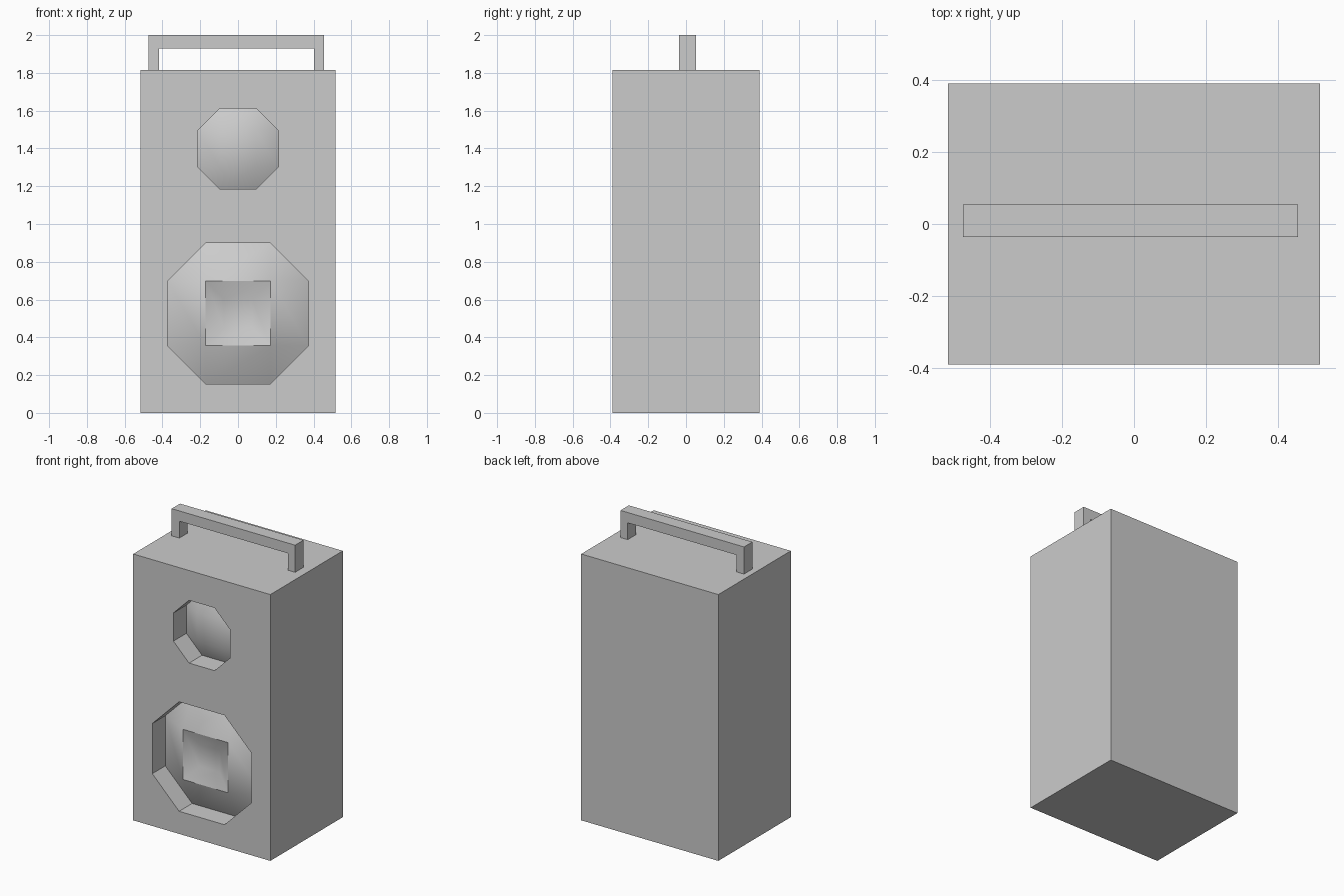
import bpy, bmesh, math

if "Cube" in bpy.data.objects:
    bpy.data.objects.remove(bpy.data.objects["Cube"])

FRONT, BACK = -0.39, 0.39


def finish(name, bm):
    bmesh.ops.recalc_face_normals(bm, faces=bm.faces)
    mesh = bpy.data.meshes.new(name)
    bm.to_mesh(mesh)
    bm.free()
    obj = bpy.data.objects.new(name, mesh)
    bpy.context.collection.objects.link(obj)
    return obj


def prism(name, profile, y0, y1):
    """Extrude an XZ outline along y."""
    bm = bmesh.new()
    face = bm.faces.new([bm.verts.new((x, y0, z)) for x, z in profile])
    ext = bmesh.ops.extrude_face_region(bm, geom=[face])["geom"]
    bmesh.ops.translate(bm, vec=(0, y1 - y0, 0),
                        verts=[v for v in ext if isinstance(v, bmesh.types.BMVert)])
    return finish(name, bm)


def speaker_cutter(name, zc, r, e, square_depth, pit=None):
    """Octagonal recess whose floor bulges out to a square, with an optional pit."""
    bm = bmesh.new()

    def ring(points, depth):
        return [bm.verts.new((x, FRONT + depth, zc + z)) for x, z in points]

    def square(s):
        return [(s, s), (-s, s), (-s, -s), (s, -s)]

    def walls(a, b):
        for i in range(len(a)):
            j = (i + 1) % len(a)
            bm.faces.new((a[i], a[j], b[j], b[i]))

    octagon = [(r, e), (e, r), (-e, r), (-r, e), (-r, -e), (-e, -r), (e, -r), (r, -e)]
    mouth, floor = ring(octagon, -0.1), ring(octagon, 0.14)
    bm.faces.new(mouth)
    walls(mouth, floor)
    # Cone: a triangle at each corner and a quad along each side
    inner = ring(square(e), square_depth)
    for i in range(4):
        a, b, c = floor[2 * i], floor[2 * i + 1], floor[(2 * i + 2) % 8]
        bm.faces.new((a, b, inner[i]))
        bm.faces.new((b, c, inner[(i + 1) % 4], inner[i]))
    # Hollow centre
    if pit:
        bottom = ring(square(pit[0]), pit[1])
        walls(inner, bottom)
        inner = bottom
    bm.faces.new(inner)
    obj = finish(name, bm)
    obj.hide_render = True
    return obj


# Cabinet with both speakers sunk into its front
cabinet = prism("cabinet", [(-0.517, 0), (0.517, 0), (0.517, 1.815), (-0.517, 1.815)],
                FRONT, BACK)
cutters = [speaker_cutter("tweeter_cutter", 1.398, 0.214, 0.096, 0.085),
           speaker_cutter("woofer_cutter", 0.527, 0.373, 0.171, 0.04, (0.075, 0.088))]
bpy.context.view_layer.objects.active = cabinet
cabinet.select_set(True)
for cutter in cutters:
    mod = cabinet.modifiers.new(cutter.name, 'BOOLEAN')
    mod.operation = 'DIFFERENCE'
    mod.solver = 'EXACT'
    mod.object = cutter
    bpy.ops.object.modifier_apply(modifier=mod.name)
    bpy.data.objects.remove(cutter)
bpy.ops.object.shade_smooth_by_angle(angle=math.radians(40))

# Carrying handle
prism("handle", [(-0.475, 1.815), (-0.475, 2.0), (0.456, 2.0), (0.456, 1.815),
                 (0.402, 1.815), (0.402, 1.93), (-0.417, 1.93), (-0.417, 1.815)],
      -0.036, 0.054)
